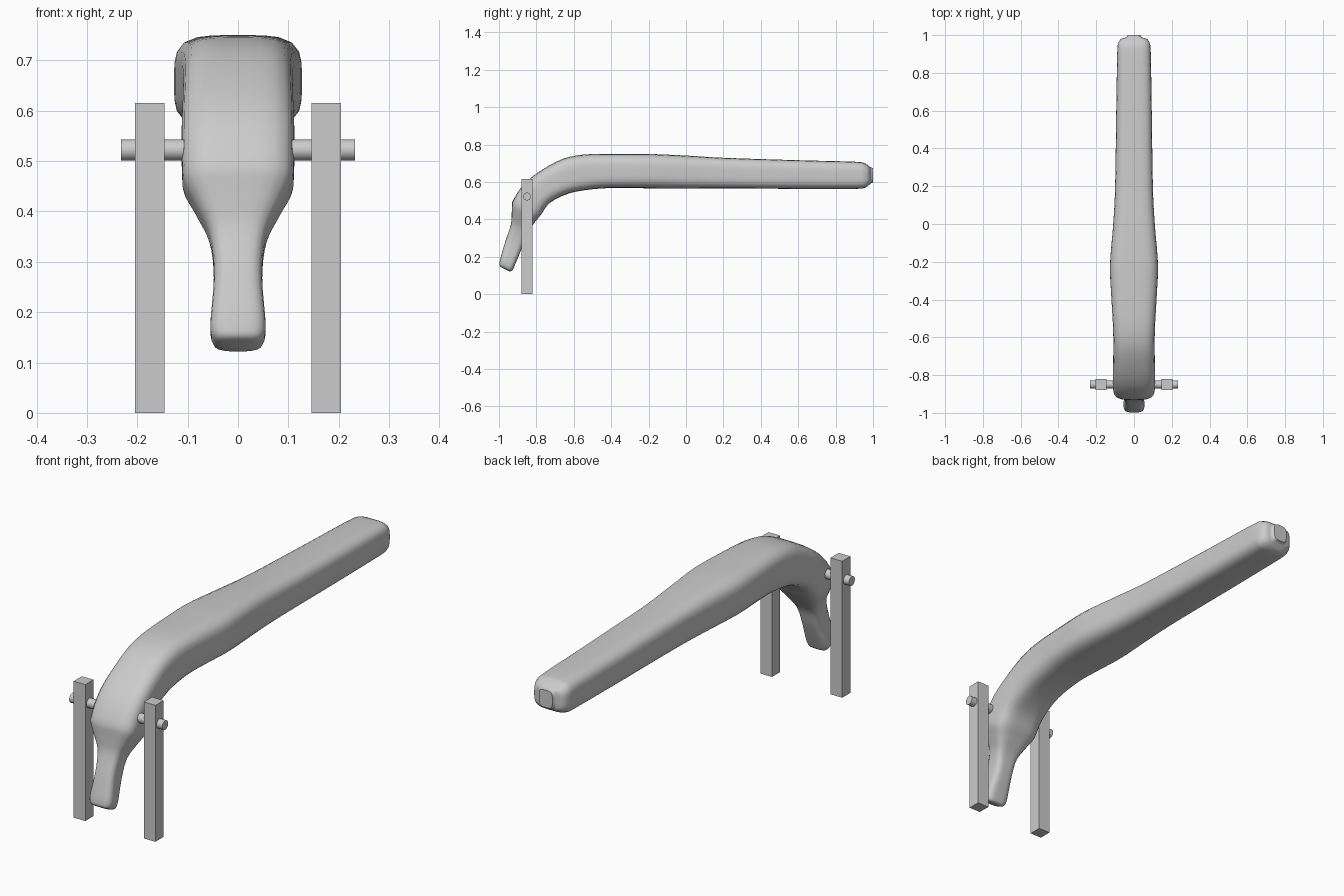
import bpy, bmesh, math
from mathutils import Vector

if "Cube" in bpy.data.objects:
    bpy.data.objects.remove(bpy.data.objects["Cube"])

# lever stations: outer y,z / inner y,z / half width
STATIONS = [
    (-0.985, 0.142, -0.945, 0.122, 0.030),
    (-0.997, 0.155, -0.930, 0.124, 0.047),
    (-0.994, 0.185, -0.915, 0.155, 0.055),
    (-0.965, 0.285, -0.876, 0.250, 0.048),
    (-0.937, 0.370, -0.850, 0.325, 0.057),
    (-0.932, 0.430, -0.810, 0.382, 0.086),
    (-0.930, 0.490, -0.775, 0.425, 0.110),
    (-0.850, 0.605, -0.725, 0.490, 0.112),
    (-0.690, 0.710, -0.620, 0.540, 0.109),
    (-0.560, 0.745, -0.480, 0.563, 0.112),
    (-0.400, 0.750, -0.370, 0.567, 0.120),
    (-0.220, 0.750, -0.210, 0.566, 0.127),
    (0.000, 0.741, 0.000, 0.565, 0.110),
    (0.200, 0.729, 0.200, 0.565, 0.100),
    (0.600, 0.716, 0.600, 0.563, 0.094),
    (0.900, 0.708, 0.900, 0.563, 0.089),
    (0.955, 0.700, 0.955, 0.568, 0.084),
    (0.980, 0.683, 0.980, 0.585, 0.068),
    (0.988, 0.677, 0.988, 0.592, 0.042),
    (1.000, 0.675, 1.000, 0.597, 0.034),
]
SEG, STEPS, POWER = 32, 4, 4.0


def spline(a, b, c, d, t):
    # non-overshooting Hermite blend, per value
    out = []
    for p, q, r, s in zip(a, b, c, d):
        lim = 3 * abs(r - q)
        m0 = max(-lim, min(lim, (r - p) / 2))
        m1 = max(-lim, min(lim, (s - q) / 2))
        t2, t3 = t * t, t ** 3
        out.append((2*t3 - 3*t2 + 1)*q + (t3 - 2*t2 + t)*m0
                   + (3*t2 - 2*t3)*r + (t3 - t2)*m1)
    return out


def finish(bm, name, angle):
    bmesh.ops.recalc_face_normals(bm, faces=bm.faces)
    me = bpy.data.meshes.new(name)
    bm.to_mesh(me)
    bm.free()
    ob = bpy.data.objects.new(name, me)
    bpy.context.collection.objects.link(ob)
    bpy.ops.object.select_all(action='DESELECT')
    ob.select_set(True)
    bpy.context.view_layer.objects.active = ob
    bpy.ops.object.shade_smooth_by_angle(angle=math.radians(angle))
    return ob


# curved lever lofted through rounded-rectangle sections
rows = []
n = len(STATIONS)
for i in range(n - 1):
    a, b = STATIONS[max(i - 1, 0)], STATIONS[i]
    c, d = STATIONS[i + 1], STATIONS[min(i + 2, n - 1)]
    rows += [spline(a, b, c, d, k / STEPS) for k in range(STEPS)]
rows.append(STATIONS[-1])

bm = bmesh.new()
rings = []
for y1, z1, y2, z2, w in rows:
    mid = Vector((0, (y1 + y2) / 2, (z1 + z2) / 2))
    half = Vector((0, (y1 - y2) / 2, (z1 - z2) / 2))
    ring = []
    for j in range(SEG):
        t = 2 * math.pi * j / SEG
        cx, sx = math.cos(t), math.sin(t)
        r = (abs(cx) ** POWER + abs(sx) ** POWER) ** (-1 / POWER)
        ring.append(bm.verts.new(mid + half * (r * sx) + Vector((w * r * cx, 0, 0))))
    rings.append(ring)
for r0, r1 in zip(rings, rings[1:]):
    for j in range(SEG):
        k = (j + 1) % SEG
        bm.faces.new((r0[j], r0[k], r1[k], r1[j]))
bm.faces.new(rings[0])
bm.faces.new(rings[-1])
finish(bm, "lever", 50)

# upright posts either side of the pivot
for side, label in ((-1, "left"), (1, "right")):
    bm = bmesh.new()
    bmesh.ops.create_cube(bm, size=1)
    bmesh.ops.scale(bm, vec=(0.058, 0.058, 0.615), verts=bm.verts)
    bmesh.ops.translate(bm, vec=(side * 0.175, -0.85, 0.3075), verts=bm.verts)
    finish(bm, label + "_post", 30)

# pivot pin through posts and lever
bpy.ops.mesh.primitive_cylinder_add(vertices=24, radius=0.021, depth=0.464,
                                    location=(0, -0.85, 0.522),
                                    rotation=(0, math.pi / 2, 0))
bpy.context.object.name = "pivot_pin"
bpy.ops.object.shade_smooth_by_angle(angle=math.radians(30))
